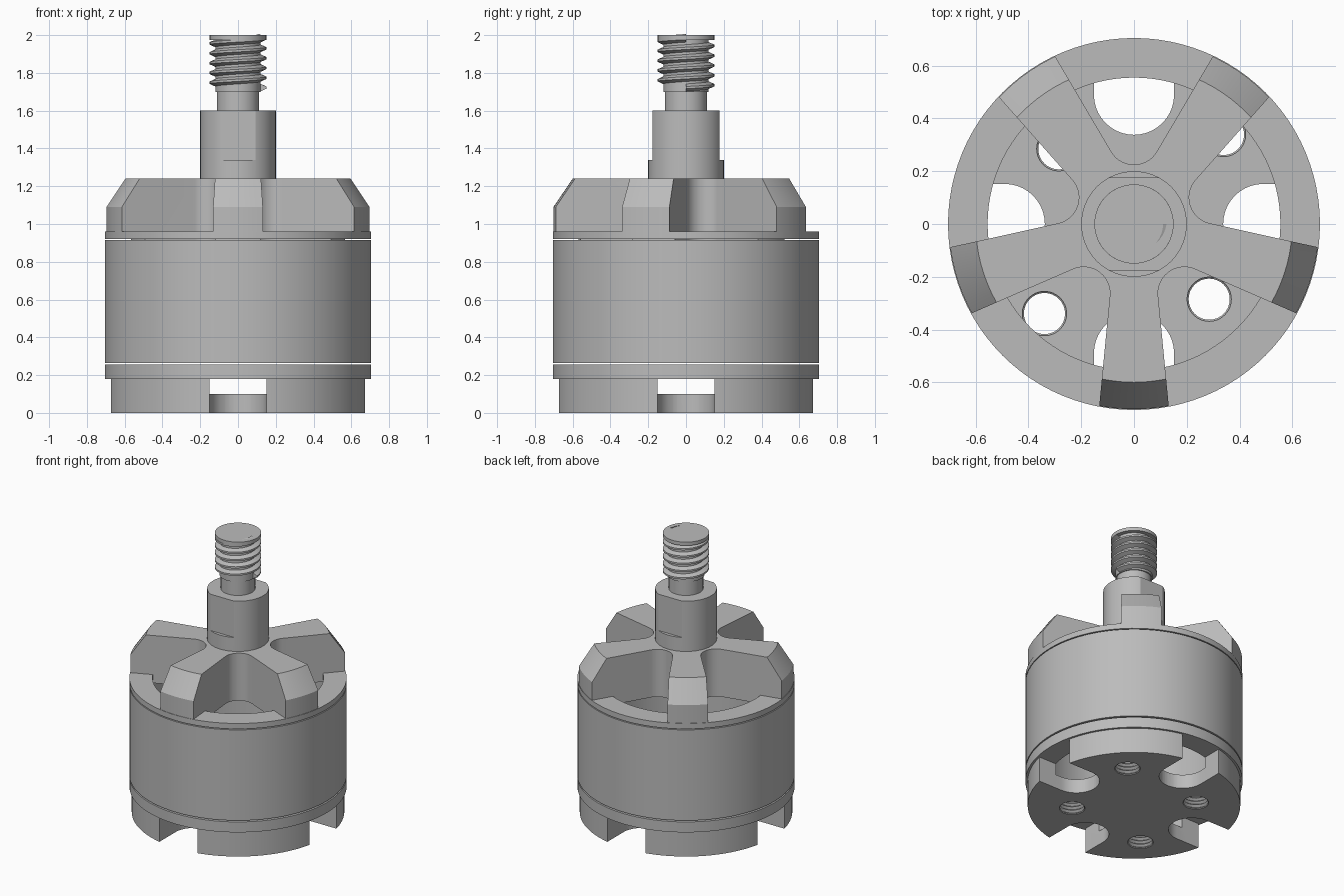
import bpy, bmesh, math
from mathutils import Matrix

cube = bpy.data.objects.get("Cube")
if cube:
    bpy.data.objects.remove(cube, do_unlink=True)

metal = bpy.data.materials.new("grey metal")
metal.use_nodes = True
GREY = (0.5, 0.5, 0.5, 1)
metal.diffuse_color = GREY
metal.node_tree.nodes["Principled BSDF"].inputs["Base Color"].default_value = GREY


def finish(name, bm):
    """Turn a bmesh into a named object with the shared material."""
    bmesh.ops.recalc_face_normals(bm, faces=bm.faces)
    mesh = bpy.data.meshes.new(name)
    bm.to_mesh(mesh)
    bm.free()
    mesh.materials.append(metal)
    obj = bpy.data.objects.new(name, mesh)
    bpy.context.collection.objects.link(obj)
    return obj


def lathe(name, profile, steps=96, closed=False, at=(0, 0, 0)):
    """Spin an (r, z) profile around z; closed profiles make rings."""
    bm = bmesh.new()
    vs = [bm.verts.new((r, 0, z)) for r, z in profile]
    edges = [bm.edges.new(p) for p in zip(vs, vs[1:])]
    if closed:
        edges.append(bm.edges.new((vs[-1], vs[0])))
    bmesh.ops.spin(bm, geom=vs + edges, cent=(0, 0, 0), axis=(0, 0, 1),
                   angle=math.tau, steps=steps, use_merge=True)
    bmesh.ops.remove_doubles(bm, verts=bm.verts, dist=1e-5)
    bmesh.ops.translate(bm, verts=bm.verts, vec=at)
    return finish(name, bm)


def prism(name, outline, z0, z1, turn=0):
    """Extrude an (x, y) outline from z0 to z1, turned about z."""
    bm = bmesh.new()
    face = bm.faces.new([bm.verts.new((x, y, z0)) for x, y in outline])
    ext = bmesh.ops.extrude_face_region(bm, geom=[face])["geom"]
    top = [v for v in ext if isinstance(v, bmesh.types.BMVert)]
    bmesh.ops.translate(bm, verts=top, vec=(0, 0, z1 - z0))
    bmesh.ops.rotate(bm, verts=bm.verts, cent=(0, 0, 0),
                     matrix=Matrix.Rotation(turn, 3, 'Z'))
    return finish(name, bm)


def wedge(cy, r, spread, reach, steps=20):
    """Outline with a round inner end, opening outward along +y."""
    pts = []
    for i in range(steps + 1):
        a = math.pi + spread + (math.pi - 2 * spread) * i / steps
        pts.append((r * math.cos(a), cy + r * math.sin(a)))
    dx, dy = reach * math.sin(spread), reach * math.cos(spread)
    (lx, ly), (rx, ry) = pts[0], pts[-1]
    return pts + [(rx + dx, ry + dy), (lx - dx, ly + dy)]


def cut(obj, cutters):
    """Subtract each cutter from the object, then discard it."""
    bpy.context.view_layer.objects.active = obj
    for c in cutters:
        c.hide_render = True
        mod = obj.modifiers.new("cut", 'BOOLEAN')
        mod.operation, mod.solver, mod.object = 'DIFFERENCE', 'EXACT', c
        bpy.ops.object.modifier_apply(modifier=mod.name)
        bpy.data.objects.remove(c, do_unlink=True)


# Base cup: thin floor, wall and overhanging lip
R, BORE = 0.705, 0.555
base = lathe("base_cup", [(0, 0), (0.69, 0), (0.69, 0.18), (R, 0.18), (R, 0.255),
                          (BORE, 0.255), (BORE, 0.1), (0, 0.1)])
slots = [prism("slot_cutter", wedge(0.49, 0.152, 0, 0.5), -0.1, 0.18, k * math.pi / 2)
         for k in range(4)]

# Threaded mounting holes on the diagonals, two spacings
holes = []
PITCH = 0.025
for k in range(4):
    d = 0.48 if k % 2 == 0 else 0.403
    a = math.pi / 4 + k * math.pi / 2
    zig = [(0.078 if i % 2 == 0 else 0.093, -0.02 + i * PITCH / 2) for i in range(12)]
    zig = [(0, zig[0][1])] + zig + [(0, zig[-1][1])]
    holes.append(lathe("hole_cutter", zig, 32, at=(d * math.cos(a), d * math.sin(a), 0)))
cut(base, slots + holes)

# Rotor sleeve, with a narrow gap above and below
sleeve = lathe("rotor_sleeve", [(0.6, 0.265), (R, 0.265), (R, 0.914), (0.6, 0.914)], closed=True)

# Top cap: outer ring and five chamfered spokes
ring = lathe("cap_ring", [(BORE, 0.921), (R, 0.921), (R, 0.96), (BORE, 0.96)], closed=True)
spokes = lathe("cap_spokes", [(0, 0.9), (0.57, 0.9), (0.57, 0.93), (0.702, 0.93),
                              (0.702, 1.09), (0.6, 1.24), (0, 1.24)])
cut(spokes, [prism("pocket_cutter", wedge(0.325, 0.1, math.radians(30.5), 0.8),
                   0.5, 1.5, k * math.tau / 5) for k in range(5)])

# Hub with two wrench flats
hub = lathe("hub", [(0, 1.2), (0.2, 1.2), (0.2, 1.6), (0, 1.6)], 64)
flat = [(-0.3, 0.177), (0.3, 0.177), (0.3, 0.4), (-0.3, 0.4)]
cut(hub, [prism("flat_cutter", flat, 1.34, 1.8, k * math.pi) for k in range(2)])

# Shaft: neck, core and end disc
shaft = lathe("shaft", [(0, 1.55), (0.112, 1.55), (0.112, 1.7), (0.12, 1.7), (0.12, 1.975),
                        (0.15, 1.975), (0.15, 2), (0, 2)], 64)

# Helical thread ridge swept up the shaft
bm = bmesh.new()
turns, per_turn, pitch = 5, 48, 0.052
section = [(0.11, -0.024), (0.15, -0.006), (0.15, 0.006), (0.11, 0.024)]
previous = None
for i in range(turns * per_turn + 1):
    a = math.tau * i / per_turn
    z = 1.722 + pitch * i / per_turn
    loop = [bm.verts.new((r * math.cos(a), r * math.sin(a), z + h)) for r, h in section]
    if previous:
        for j in range(4):
            n = (j + 1) % 4
            bm.faces.new((previous[j], previous[n], loop[n], loop[j]))
    else:
        bm.faces.new(loop)
    previous = loop
bm.faces.new(previous)
thread = finish("shaft_thread", bm)

# Smooth the round surfaces, keep edges crisp
bpy.ops.object.select_all(action='DESELECT')
for obj in (base, sleeve, ring, spokes, hub, shaft, thread):
    obj.select_set(True)
bpy.context.view_layer.objects.active = base
bpy.ops.object.shade_smooth_by_angle(angle=math.radians(25))
